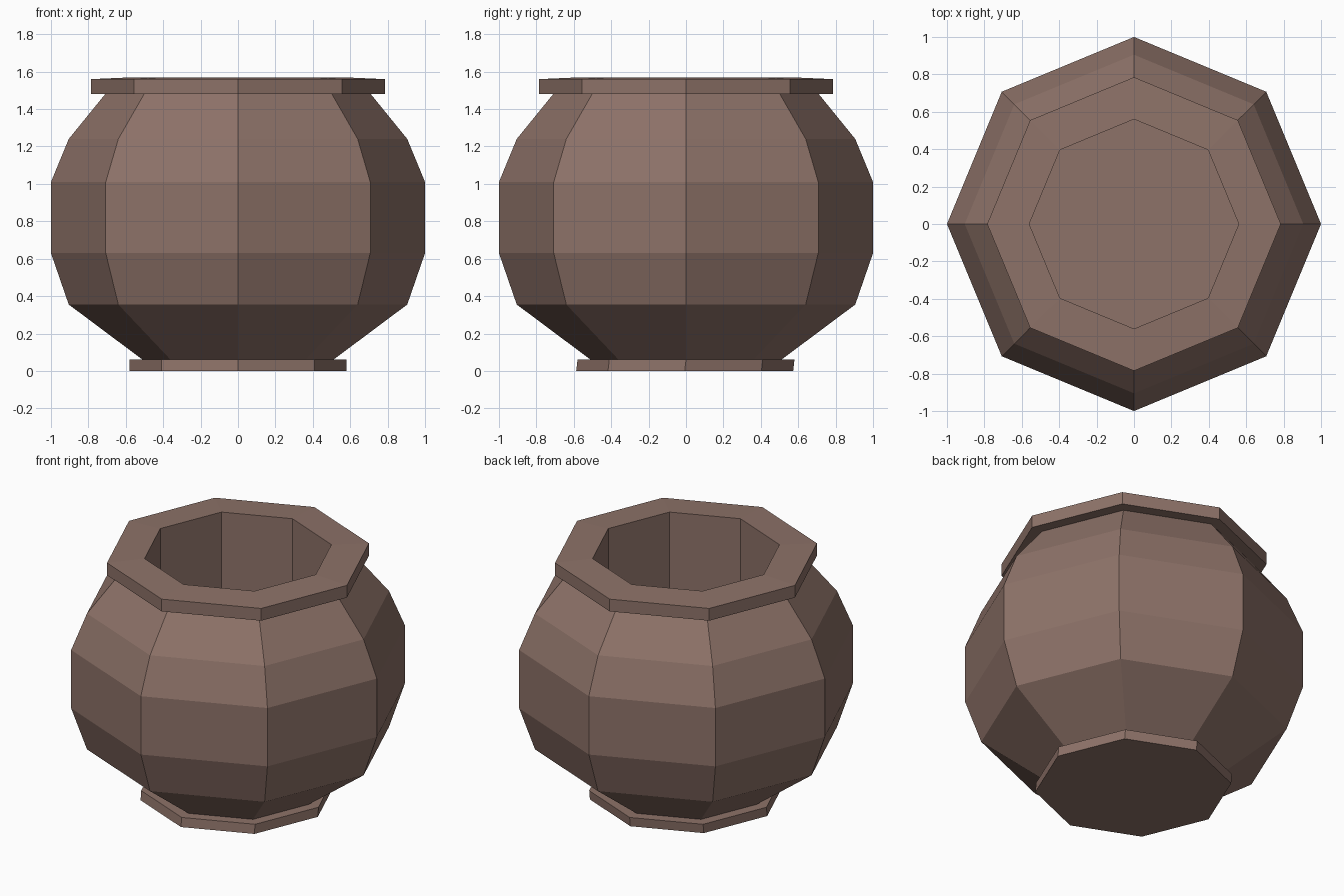
import bpy, bmesh
from math import sin, cos, pi

if "Cube" in bpy.data.objects:
    bpy.data.objects.remove(bpy.data.objects["Cube"])

SIDES = 8

clay = bpy.data.materials.new("brown_clay")
clay.diffuse_color = (0.27, 0.17, 0.14, 1)
clay.use_nodes = True
clay.node_tree.nodes["Principled BSDF"].inputs["Base Color"].default_value = clay.diffuse_color


def lathe(name, profile):
    """Octagonal revolve of (radius, z, y shift) points, capped at both ends."""
    bm = bmesh.new()
    rings = []
    for r, z, dy in profile:
        rings.append([bm.verts.new((r * cos(2 * pi * i / SIDES),
                                    r * sin(2 * pi * i / SIDES) + dy, z))
                      for i in range(SIDES)])
    for a, b in zip(rings, rings[1:]):
        for i in range(SIDES):
            j = (i + 1) % SIDES
            bm.faces.new((a[i], a[j], b[j], b[i]))
    bm.faces.new(rings[0][::-1])
    bm.faces.new(rings[-1])
    bmesh.ops.recalc_face_normals(bm, faces=bm.faces)
    mesh = bpy.data.meshes.new(name)
    bm.to_mesh(mesh)
    bm.free()
    mesh.materials.append(clay)
    obj = bpy.data.objects.new(name, mesh)
    bpy.context.collection.objects.link(obj)
    return obj


# Foot plate
lathe("foot", [(0.58, 0, -0.007), (0.58, 0.06, 0)])

# Rounded body, overhanging rim, straight inner wall and floor
outer = [(0.51, 0.06), (0.905, 0.355), (1, 0.63), (1, 1.01), (0.905, 1.24), (0.71, 1.48)]
rim = [(0.785, 1.48), (0.785, 1.56), (0.56, 1.57)]
inner = [(0.56, 0.2)]
lathe("pot_body", [(r, z, 0) for r, z in outer + rim + inner])
